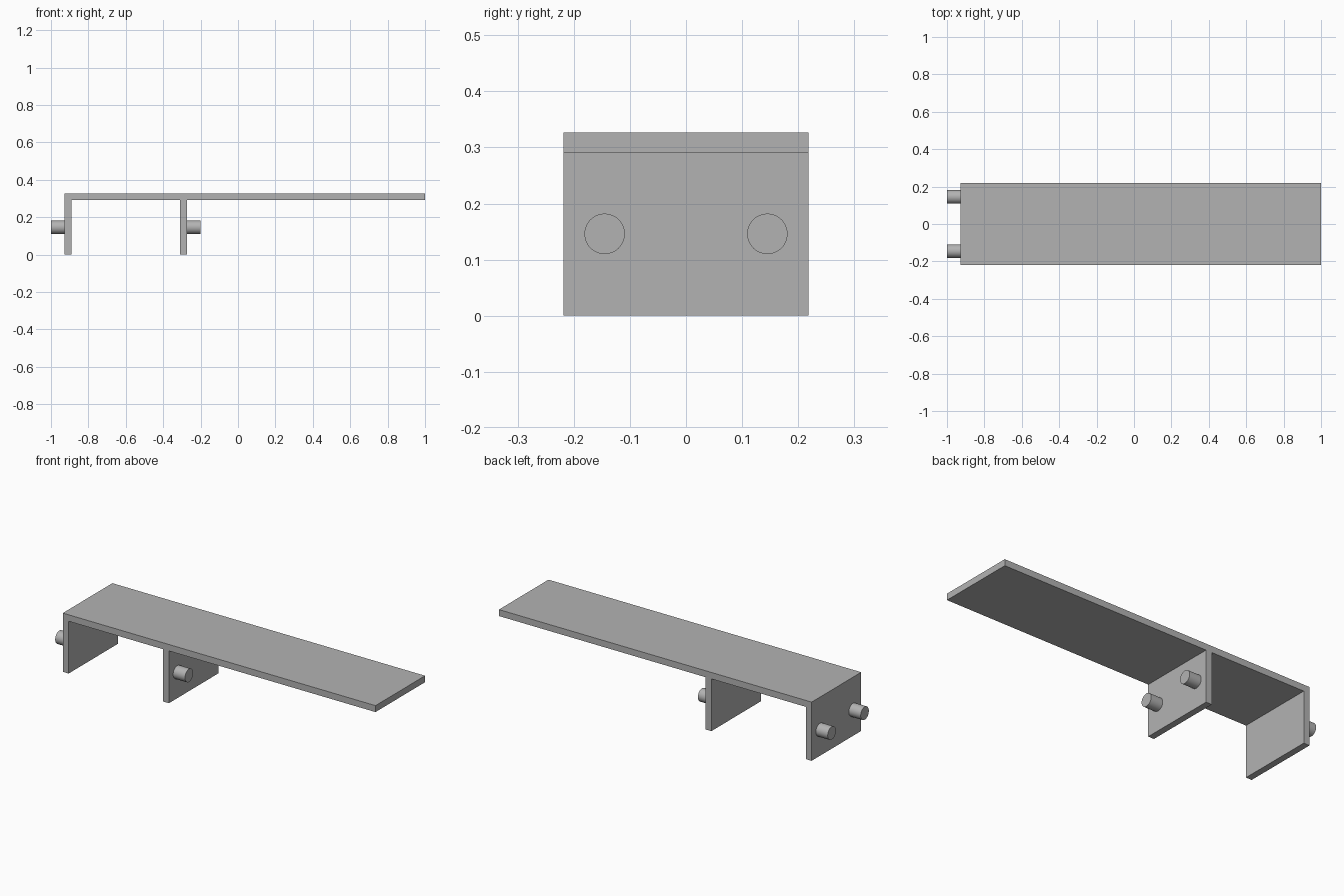
import bpy
import bmesh
from math import pi
from mathutils import Matrix, Vector

cube = bpy.data.objects.get("Cube")
if cube:
    bpy.data.objects.remove(cube, do_unlink=True)

# Main dimensions
HALF_WIDTH = 0.218
TOP, UNDERSIDE = 0.327, 0.291
OUTER_LEG = (-0.927, -0.891)
MIDDLE_LEG = (-0.309, -0.273)
PEG_RADIUS, PEG_LENGTH = 0.036, 0.073
PEG_Y, PEG_Z = 0.145, 0.146

grey = bpy.data.materials.new("plain_grey")
grey.use_nodes = True
colour = (0.45, 0.45, 0.45, 1)
grey.diffuse_color = colour
grey.node_tree.nodes["Principled BSDF"].inputs["Base Color"].default_value = colour


def add_object(name, bm):
    bmesh.ops.recalc_face_normals(bm, faces=bm.faces)
    mesh = bpy.data.meshes.new(name)
    bm.to_mesh(mesh)
    bm.free()
    mesh.materials.append(grey)
    obj = bpy.data.objects.new(name, mesh)
    bpy.context.collection.objects.link(obj)
    return obj


# Shelf and both legs: one side profile extruded across the width
a, b = OUTER_LEG
c, d = MIDDLE_LEG
profile = [(a, 0), (b, 0), (b, UNDERSIDE), (c, UNDERSIDE), (c, 0), (d, 0),
           (d, UNDERSIDE), (1, UNDERSIDE), (1, TOP), (a, TOP)]
bm = bmesh.new()
face = bm.faces.new([bm.verts.new((x, -HALF_WIDTH, z)) for x, z in profile])
extruded = bmesh.ops.extrude_face_region(bm, geom=[face], use_keep_orig=True)
moved = [g for g in extruded["geom"] if isinstance(g, bmesh.types.BMVert)]
bmesh.ops.translate(bm, verts=moved, vec=Vector((0, 2 * HALF_WIDTH, 0)))
add_object("shelf_with_legs", bm)


# Round pegs, a pair on each leg
def add_peg(name, x_start, y, direction):
    bm = bmesh.new()
    centre = Vector((x_start + direction * PEG_LENGTH / 2, y, PEG_Z))
    bmesh.ops.create_cone(
        bm, cap_ends=True, segments=48, radius1=PEG_RADIUS, radius2=PEG_RADIUS,
        depth=PEG_LENGTH,
        matrix=Matrix.Translation(centre) @ Matrix.Rotation(pi / 2, 4, "Y"))
    peg = add_object(name, bm)
    bpy.ops.object.select_all(action="DESELECT")
    peg.select_set(True)
    bpy.context.view_layer.objects.active = peg
    bpy.ops.object.shade_smooth_by_angle()


for side, y in (("front", -PEG_Y), ("back", PEG_Y)):
    add_peg(f"outer_peg_{side}", a, y, -1)
    add_peg(f"middle_peg_{side}", d, y, 1)
